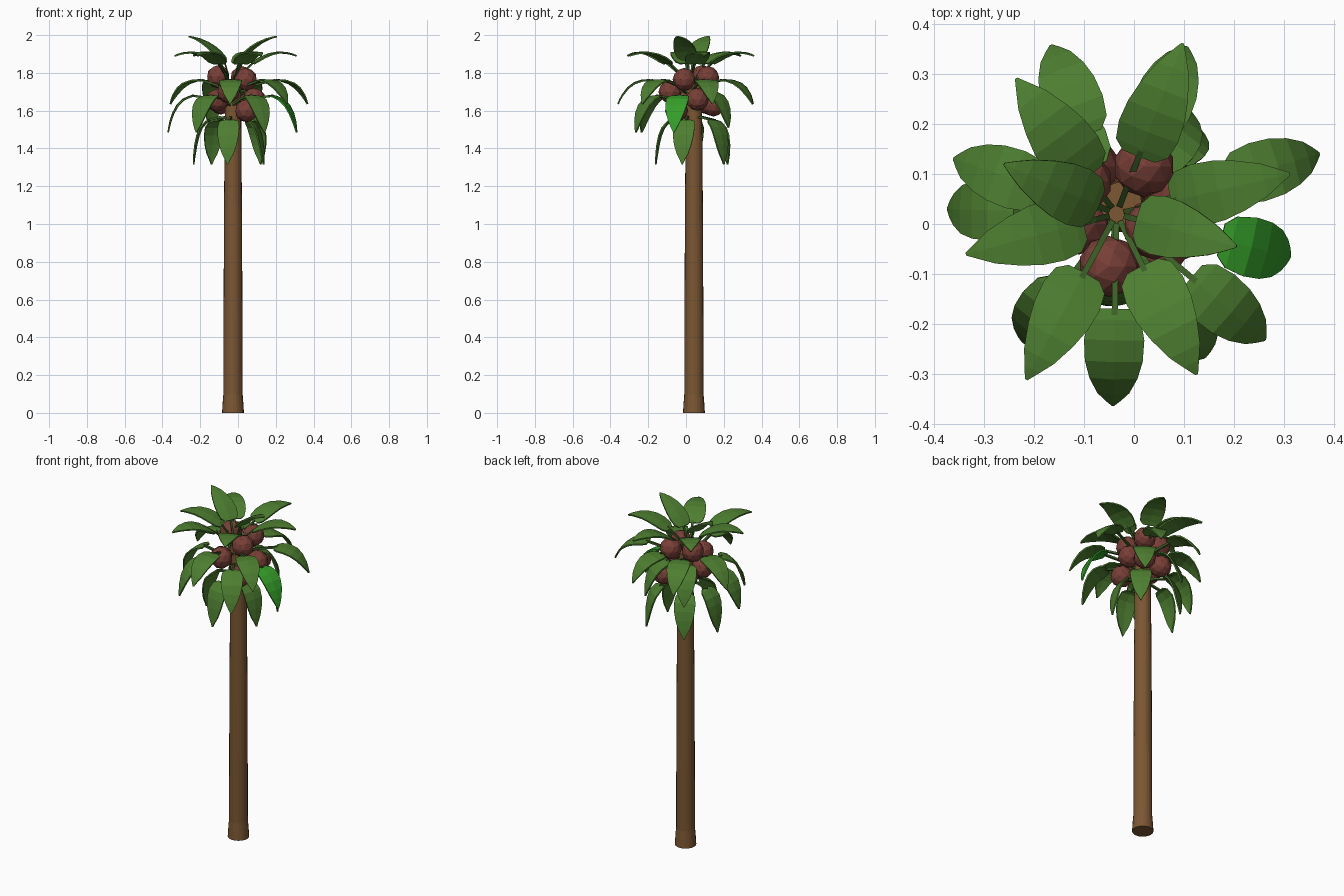
import bpy, bmesh, math
from mathutils import Vector

if "Cube" in bpy.data.objects:
    bpy.data.objects.remove(bpy.data.objects["Cube"])

CX, CY = -0.0265, 0.042


def material(name, rgb):
    m = bpy.data.materials.new(name)
    m.diffuse_color = (*rgb, 1)
    m.use_nodes = True
    m.node_tree.nodes["Principled BSDF"].inputs["Base Color"].default_value = m.diffuse_color
    return m


BARK = material("bark", (0.2, 0.095, 0.032))
LEAF = material("leaf", (0.075, 0.21, 0.03))
FRESH = material("fresh_leaf", (0.035, 0.34, 0.022))
STEM = material("stem", (0.045, 0.12, 0.02))
NUT = material("nut", (0.19, 0.05, 0.038))


def finish(bm, name, mats):
    bmesh.ops.recalc_face_normals(bm, faces=bm.faces)
    me = bpy.data.meshes.new(name)
    bm.to_mesh(me)
    bm.free()
    for m in mats:
        me.materials.append(m)
    ob = bpy.data.objects.new(name, me)
    bpy.context.collection.objects.link(ob)
    return ob


def loft(bm, rings):
    """Closed tube through rings of points, capped at both ends."""
    vs = [[bm.verts.new(p) for p in r] for r in rings]
    n = len(vs[0])
    for a, b in zip(vs, vs[1:]):
        for i in range(n):
            bm.faces.new((a[i], a[(i + 1) % n], b[(i + 1) % n], b[i]))
    bm.faces.new(vs[0][::-1])
    bm.faces.new(vs[-1])


# Trunk: flared foot and slight taper
bm = bmesh.new()
N = 20
profile = [(0, 0.058), (0.05, 0.055), (0.1, 0.051), (0.5, 0.050),
           (1.0, 0.048), (1.4, 0.045), (1.74, 0.042)]
loft(bm, [[(CX + r * math.cos(i * math.tau / N), CY + r * math.sin(i * math.tau / N), z)
           for i in range(N)] for z, r in profile])
trunk = finish(bm, "trunk", [BARK])

# Nut cluster
nuts = [(0.02, 0.115, 1.775), (-0.105, 0.085, 1.78), (0.04, -0.01, 1.765),
        (-0.05, -0.085, 1.70), (0.085, 0.06, 1.66), (-0.11, 0.0, 1.655),
        (0.045, -0.05, 1.60), (0.045, 0.145, 1.63), (-0.09, 0.115, 1.64)]
for i, p in enumerate(nuts):
    bm = bmesh.new()
    bmesh.ops.create_icosphere(bm, subdivisions=2, radius=0.061)
    bmesh.ops.translate(bm, verts=bm.verts, vec=p)
    finish(bm, f"nut_{i + 1}", [NUT])

# Outline of a blade: share of its length, share of the half width
OUTLINE = [(0, 0.55), (0.08, 0.88), (0.25, 1), (0.42, 0.96), (0.6, 0.8),
           (0.78, 0.53), (0.9, 0.27), (1, 0.04)]


def frond(name, tip, z0, dr, zb, bend, zc, zt, half, mat):
    """Stem from the crown plus an arched, tapering blade ending at tip."""
    origin = Vector((-0.035, 0.02, 0))
    d = Vector((tip[0], tip[1], 0)) - origin
    R = d.length
    d.normalize()
    side = Vector((-d.y, d.x, 0))
    up = Vector((0, 0, 1))
    at = lambda r, z: origin + d * r + up * z
    a, b, c = at(R - dr, zb), at(R - dr + dr * bend, zc), at(R, zt)
    curve = lambda t: a * (1 - t) ** 2 + b * 2 * t * (1 - t) + c * t * t

    # Even spacing along the arch
    M = 60
    dist = [0.0]
    for i in range(M):
        dist.append(dist[-1] + (curve((i + 1) / M) - curve(i / M)).length)

    bm = bmesh.new()
    rows = []
    for s_len, w in OUTLINE:
        t = min(range(M + 1), key=lambda i: abs(dist[i] - s_len * dist[-1])) / M
        p = curve(t)
        tan = ((b - a) * (1 - t) + (c - b) * t).normalized()
        nor = tan.cross(side)
        rows.append([bm.verts.new(p + side * (s * w * half) - nor * (0.004 * w * abs(s)))
                     for s in (-1, 0, 1)])
    for q, r in zip(rows, rows[1:]):
        for k in range(2):
            bm.faces.new((q[k], q[k + 1], r[k + 1], r[k]))
    blade = finish(bm, name, [mat])
    sol = blade.modifiers.new("thickness", "SOLIDIFY")
    sol.thickness = 0.008
    sol.offset = 0

    bm = bmesh.new()
    start = at(0.015, z0)
    mid = (start + a) / 2 + up * 0.01
    end = a + (b - a).normalized() * 0.012
    loft(bm, [[p + side * (0.006 * u) + up * (0.006 * v)
               for u, v in ((-1, -1), (1, -1), (1, 1), (-1, 1))]
              for p in (start, mid, end)])
    finish(bm, name + "_stem", [STEM])


# Tiers: stem height, blade reach, base z, bend share, bend z, tip z, half width, tips
tiers = [
    ("crown_frond", (1.76, 0.205, 1.87, 0.45, 1.98, 1.992, 0.06),
     [(-0.26, 0.12), (0.205, -0.045)]),
    ("upper_frond", (1.74, 0.24, 1.85, 0.5, 1.945, 1.89, 0.063),
     [(0.097, 0.36), (-0.235, 0.29), (0.31, 0.1), (-0.335, -0.06),
      (-0.215, -0.31), (0.125, -0.3)]),
    ("middle_frond", (1.69, 0.19, 1.76, 0.7, 1.785, 1.635, 0.060),
     [(-0.042, -0.36), (0.26, -0.23), (0.368, 0.14), (0.105, 0.352),
      (-0.165, 0.355), (-0.358, 0.13)]),
    ("lower_frond", (1.63, 0.14, 1.68, 0.82, 1.675, 1.485, 0.060),
     [(0.31, -0.065), (0.14, -0.265), (-0.22, -0.235), (-0.37, 0.03)]),
    ("back_frond", (1.64, 0.13, 1.70, 0.82, 1.70, 1.51, 0.060),
     [(-0.145, 0.225), (0.11, 0.225)]),
    ("hanging_frond", (1.56, 0.085, 1.55, 0.92, 1.54, 1.315, 0.058),
     [(-0.055, -0.16), (0.135, -0.02), (0.12, 0.20), (-0.14, 0.22), (-0.235, 0.04)]),
]
for name, spec, tips in tiers:
    for i, tip in enumerate(tips):
        mat = FRESH if name == "lower_frond" and i == 0 else LEAF
        frond(f"{name}_{i + 1}", tip, *spec, mat)
